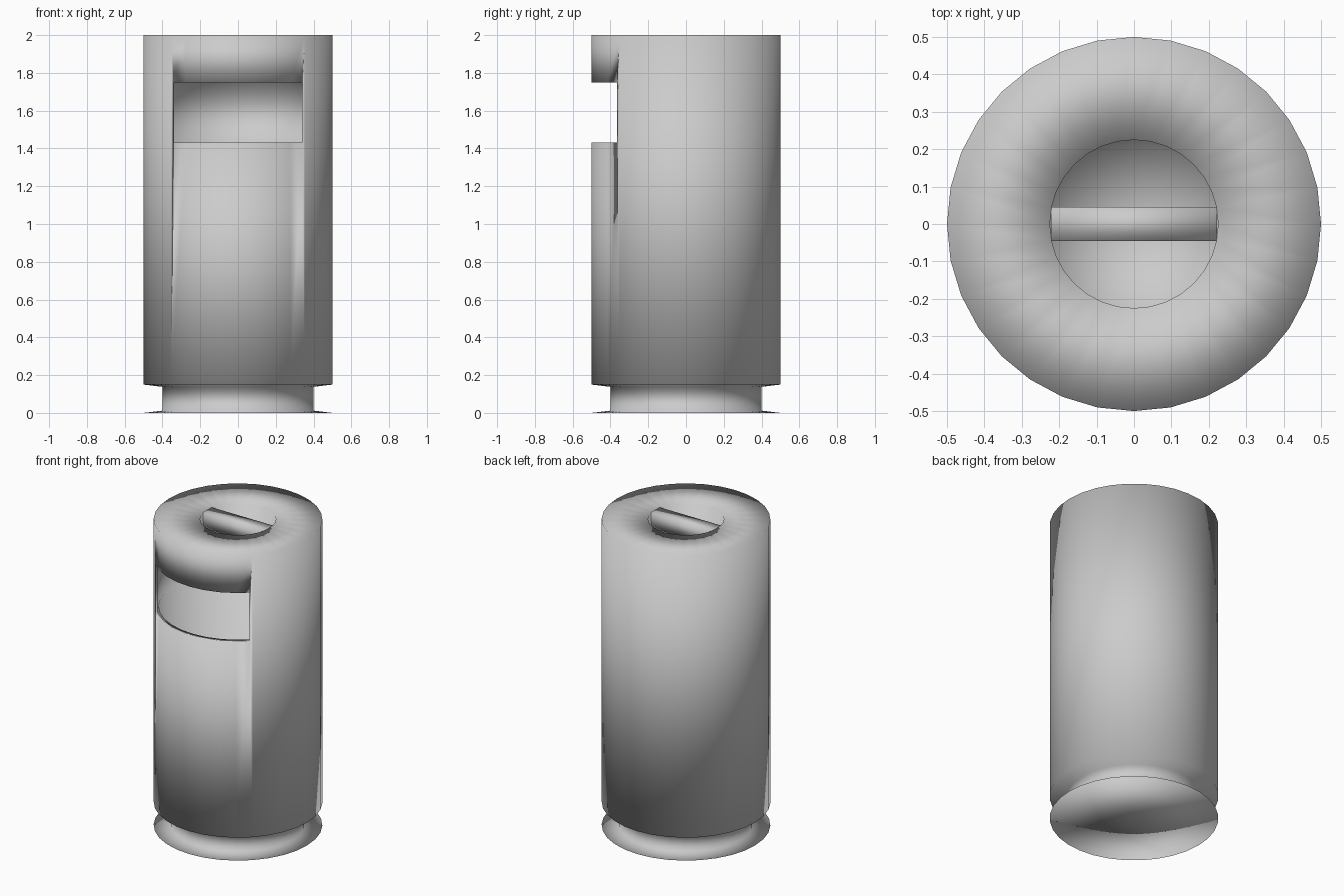
import bpy
import bmesh
from math import cos, sin, pi

SIDES = 32

default = bpy.data.objects.get("Cube")
if default:
    bpy.data.objects.remove(default, do_unlink=True)

metal = bpy.data.materials.new("light grey metal")
metal.use_nodes = True
grey = (0.6, 0.6, 0.6, 1)
metal.diffuse_color = grey
metal.node_tree.nodes["Principled BSDF"].inputs["Base Color"].default_value = grey


def finish(name, bm):
    """Turn a bmesh into a smooth-shaded object."""
    bmesh.ops.recalc_face_normals(bm, faces=bm.faces)
    for f in bm.faces:
        f.smooth = True
    mesh = bpy.data.meshes.new(name)
    bm.to_mesh(mesh)
    bm.free()
    mesh.materials.append(metal)
    obj = bpy.data.objects.new(name, mesh)
    bpy.context.collection.objects.link(obj)
    return obj


def lathe(name, profile):
    """Spin (radius, height) points that begin and end on the axis."""
    bm = bmesh.new()
    rings = []
    for r, z in profile:
        if r == 0:
            rings.append([bm.verts.new((0, 0, z))] * SIDES)
        else:
            rings.append([bm.verts.new((r * cos(2 * pi * i / SIDES),
                                        r * sin(2 * pi * i / SIDES), z))
                          for i in range(SIDES)])
    for a, b in zip(rings, rings[1:]):
        for i in range(SIDES):
            j = (i + 1) % SIDES
            corners = list(dict.fromkeys((a[i], a[j], b[j], b[i])))
            bm.faces.new(corners)
    return finish(name, bm)


def box(name, low, high):
    bm = bmesh.new()
    bmesh.ops.create_cube(bm, size=1)
    for v in bm.verts:
        v.co = [h if c > 0 else l for c, l, h in zip(v.co, low, high)]
    return finish(name, bm)


def cut(target, cutter):
    mod = target.modifiers.new(cutter.name, 'BOOLEAN')
    mod.operation = 'DIFFERENCE'
    mod.solver = 'EXACT'
    mod.object = cutter
    cutter.hide_render = True
    cutter.hide_set(True)


# Bin body: foot flange, recessed neck, tall drum and ash cup in the top
body = lathe("bin_body", [
    (0, 0), (0.5, 0), (0.4, 0.012), (0.4, 0.138), (0.5, 0.15),
    (0.5, 2), (0.225, 2), (0.225, 1.85), (0, 1.85)])

# Hollow inside, with a small ledge where the liner ends
cut(body, lathe("cavity_cutter", [
    (0, 0.2), (0.47, 0.2), (0.47, 1.43), (0.485, 1.43), (0.485, 1.75), (0, 1.75)]))

# Litter slot in the front
cut(body, box("slot_cutter", (-0.34, -0.7, 1.432), (0.34, -0.25, 1.749)))

# Bar across the ash cup
box("ash_cup_bar", (-0.222, -0.045, 1.9), (0.222, 0.045, 2))
